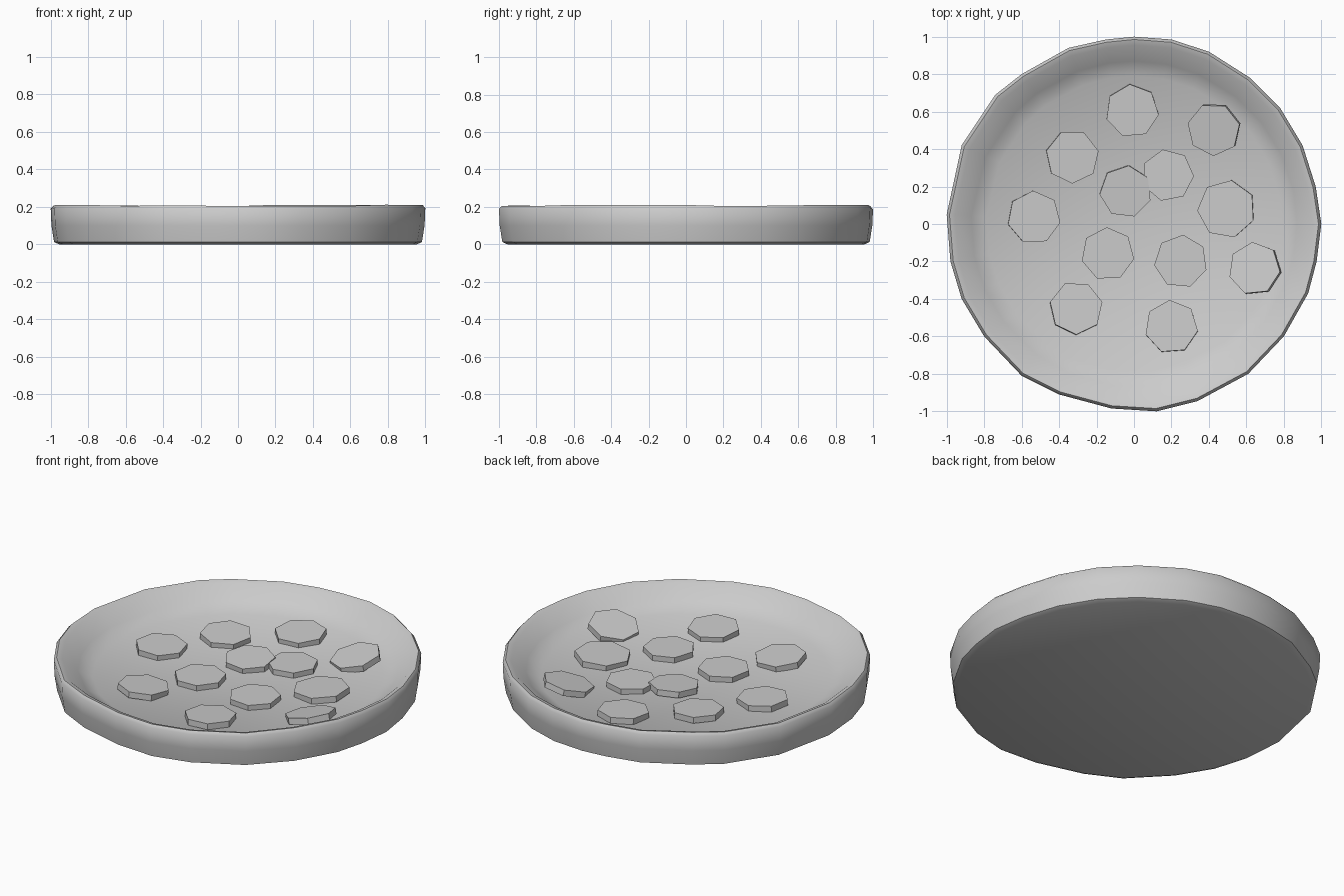
import bpy, bmesh, math, random
from mathutils import Matrix, Vector

if "Cube" in bpy.data.objects:
    bpy.data.objects.remove(bpy.data.objects["Cube"])

random.seed(4)

# Uneven hand-rolled outline, clockwise from the back
OUTLINE = [(0, 1), (.2, .985), (.4, .92), (.62, .78), (.78, .62), (.9, .42), (.97, .2),
           (1, 0), (.975, -.2), (.93, -.37), (.8, -.6), (.61, -.8), (.34, -.945),
           (.12, -1), (-.12, -.985), (-.4, -.91), (-.6, -.81), (-.8, -.6), (-.92, -.4),
           (-.98, -.2), (-1, .05), (-.92, .42), (-.74, .69), (-.6, .8), (-.35, .94), (-.15, .985)]
OUTLINE.reverse()

# Crust section: outline scale, height
PROFILE = [(.955, 0), (.982, .012), (.996, .1), (1, .19), (.985, .206), (.955, .197),
           (.87, .132), (.79, .088)]
FLOOR_Z = .083


def mesh_object(name, bm):
    bmesh.ops.recalc_face_normals(bm, faces=bm.faces)
    me = bpy.data.meshes.new(name)
    bm.to_mesh(me)
    bm.free()
    ob = bpy.data.objects.new(name, me)
    bpy.context.collection.objects.link(ob)
    return ob


# Crust with raised rim and sunken filling
bm = bmesh.new()
n = len(OUTLINE)
lift = [random.uniform(-.003, .006) for _ in range(n)]
rings = []
for k, (s, z) in enumerate(PROFILE):
    ring = []
    for (x, y), dz in zip(OUTLINE, lift):
        dz = dz if 3 <= k <= 5 else 0
        r = math.hypot(x, y) if k < 6 else 1.0
        f = s * r / math.hypot(x, y)
        ring.append(bm.verts.new((x * f, y * f, z + dz)))
    rings.append(ring)
for a, b in zip(rings, rings[1:]):
    for i in range(n):
        j = (i + 1) % n
        bm.faces.new((a[i], a[j], b[j], b[i]))
bm.faces.new(rings[0][::-1])
centre = bm.verts.new((0, 0, FLOOR_Z))
for i in range(n):
    bm.faces.new((rings[-1][i], rings[-1][(i + 1) % n], centre))
crust = mesh_object("crust", bm)
bpy.context.view_layer.objects.active = crust
crust.select_set(True)
bpy.ops.object.shade_smooth_by_angle(angle=math.radians(50))
crust.select_set(False)

# Seven-sided topping slices: x, y, radius, angle of one corner, outward tilt
SLICES = [(-.01, .605, .143, 95, 3), (.43, .51, .143, 115, 13), (-.33, .36, .143, 64, 3),
          (-.045, .175, .14, -71, 4), (.18, .26, .14, 101, 0), (-.535, .035, .143, 92, 2),
          (.495, .08, .156, 80, 3), (-.14, -.16, .143, 92, 0), (.25, -.2, .143, 85, 0),
          (.65, -.24, .142, 95, 14), (-.31, -.45, .143, -90, 5), (.2, -.55, .143, 94, 3)]
THICK = .035
for i, (x, y, r, corner, tilt) in enumerate(SLICES):
    bm = bmesh.new()
    ang = [math.radians(corner) + math.tau * k / 7 for k in range(7)]
    face = bm.faces.new([bm.verts.new((r * math.cos(a), r * math.sin(a), 0)) for a in ang])
    ext = bmesh.ops.extrude_face_region(bm, geom=[face])
    top = [v for v in ext["geom"] if isinstance(v, bmesh.types.BMVert)]
    bmesh.ops.translate(bm, verts=top, vec=(0, 0, THICK))
    axis = Vector((y, -x, 0)).normalized()
    z = .081 + .07 * math.sin(math.radians(tilt))
    bm.transform(Matrix.Translation((x, y, z)) @ Matrix.Rotation(math.radians(tilt), 4, axis))
    mesh_object(f"topping_slice_{i + 1}", bm)
